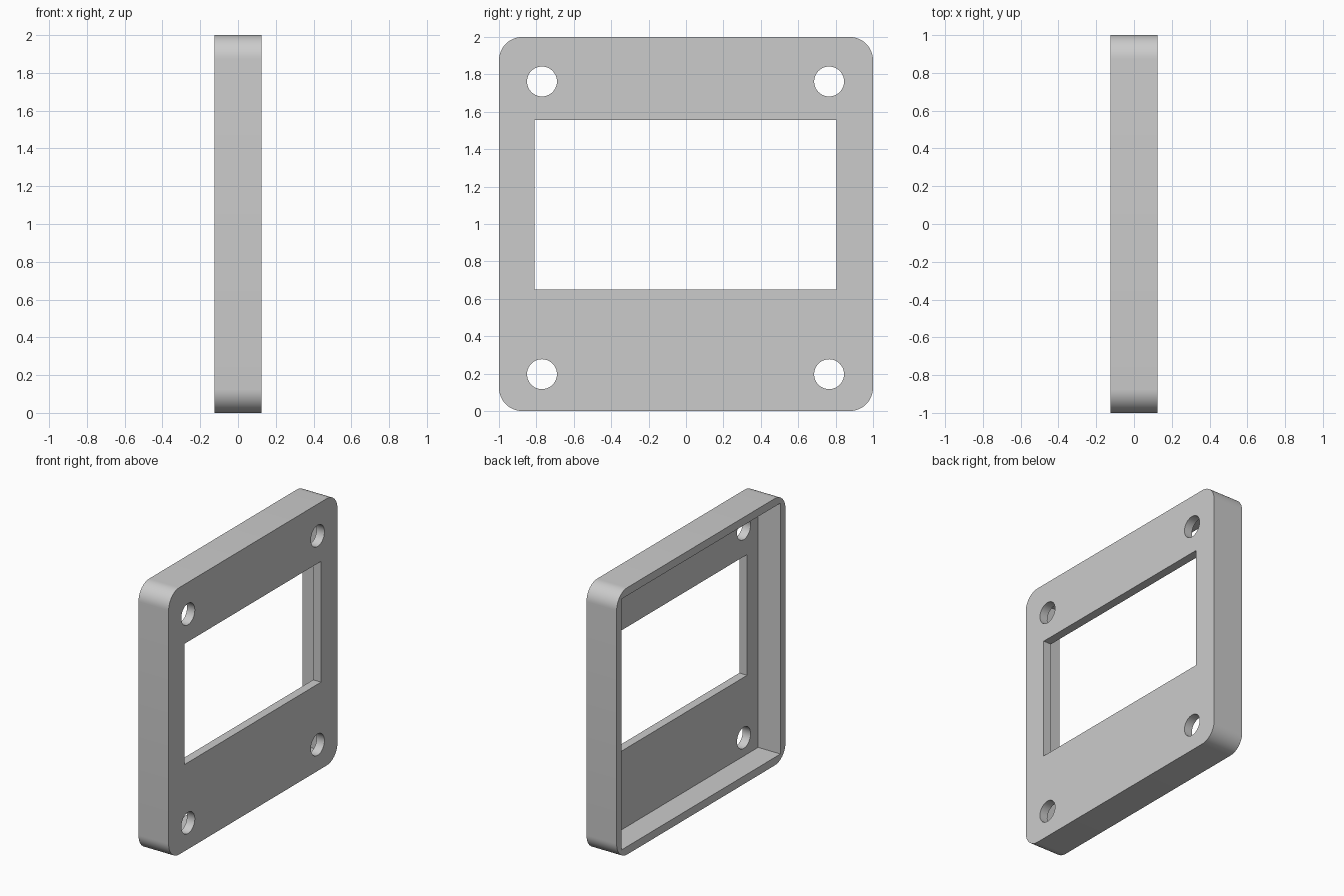
import bpy
import bmesh
import math
from mathutils import Matrix, Vector

old = bpy.data.objects.get("Cube")
if old:
    bpy.data.objects.remove(old, do_unlink=True)

DEPTH = 0.25      # overall thickness along x
PLATE = 0.065     # thickness of the face plate
RIM = 0.06        # thickness of the surrounding wall
RADIUS = 0.125    # outer corner radius
FRONT = DEPTH / 2

grey = bpy.data.materials.new("light grey")
grey.use_nodes = True
colour = (0.6, 0.6, 0.6, 1)
grey.diffuse_color = colour
grey.node_tree.nodes["Principled BSDF"].inputs["Base Color"].default_value = colour


def make_object(name, bm):
    mesh = bpy.data.meshes.new(name)
    bm.to_mesh(mesh)
    bm.free()
    mesh.materials.append(grey)
    obj = bpy.data.objects.new(name, mesh)
    bpy.context.collection.objects.link(obj)
    return obj


def box(low, high):
    bm = bmesh.new()
    low, high = Vector(low), Vector(high)
    place = Matrix.Translation((low + high) / 2) @ Matrix.Diagonal((*(high - low), 1))
    bmesh.ops.create_cube(bm, size=1, matrix=place)
    return bm


def cut(target, cutter):
    cutter.hide_render = True
    mod = target.modifiers.new("cut", "BOOLEAN")
    mod.operation = "DIFFERENCE"
    mod.solver = "EXACT"
    mod.object = cutter
    bpy.context.view_layer.objects.active = target
    bpy.ops.object.modifier_apply(modifier=mod.name)
    bpy.data.objects.remove(cutter, do_unlink=True)


# Outer block with its four corners rounded along x
bm = box((-FRONT, -1, 0), (FRONT, 1, 2))
corners = [e for e in bm.edges if abs(e.verts[0].co.x - e.verts[1].co.x) > 0.1]
bmesh.ops.bevel(bm, geom=corners, offset=RADIUS, segments=12, profile=0.5, affect="EDGES")
bezel = make_object("bezel_frame", bm)

# Square-cornered recess, open on the -x side
cut(bezel, make_object("recess_cutter", box(
    (-DEPTH, RIM - 1, RIM), (FRONT - PLATE, 1 - RIM, 2 - RIM))))

# Rectangular window
cut(bezel, make_object("window_cutter", box(
    (0, -0.81, 0.65), (DEPTH, 0.805, 1.555))))

# Screw holes near the corners
for y in (-0.77, 0.765):
    for z in (0.197, 1.762):
        bm = bmesh.new()
        place = Matrix.Translation((FRONT, y, z)) @ Matrix.Rotation(math.pi / 2, 4, "Y")
        bmesh.ops.create_cone(bm, cap_ends=True, segments=40, radius1=0.08,
                              radius2=0.08, depth=DEPTH, matrix=place)
        cut(bezel, make_object("hole_cutter", bm))

# Smooth rounded surfaces, sharp rims
bpy.ops.object.select_all(action="DESELECT")
bezel.select_set(True)
bpy.context.view_layer.objects.active = bezel
bpy.ops.object.shade_smooth_by_angle(angle=math.radians(30))
